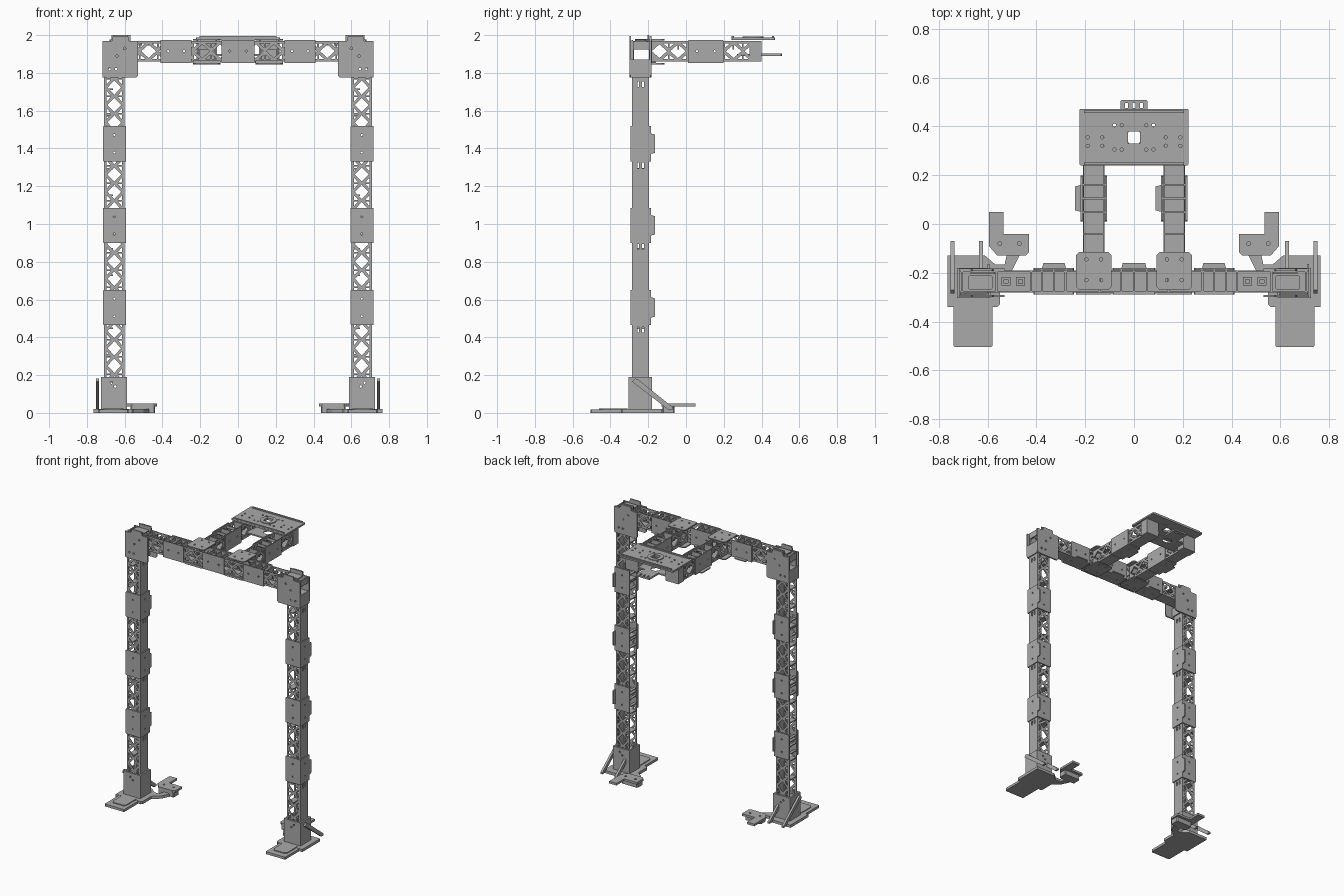
import bpy, bmesh, math
from mathutils import Vector, Matrix

cube = bpy.data.objects.get("Cube")
if cube:
    bpy.data.objects.remove(cube)

metal = bpy.data.materials.new("plain_grey_metal")
metal.use_nodes = True
GREY = (0.4, 0.4, 0.4, 1)
metal.diffuse_color = GREY
metal.node_tree.nodes["Principled BSDF"].inputs["Base Color"].default_value = GREY

X, Y, Z = Vector((1, 0, 0)), Vector((0, 1, 0)), Vector((0, 0, 1))


def rect(x0, y0, x1, y1, c=0.0):
    """Rectangle outline, with corners cut by c."""
    if c == 0:
        return [(x0, y0), (x1, y0), (x1, y1), (x0, y1)]
    return [(x0 + c, y0), (x1 - c, y0), (x1, y0 + c), (x1, y1 - c),
            (x1 - c, y1), (x0 + c, y1), (x0, y1 - c), (x0, y0 + c)]


def circle(x, y, r, n=10):
    return [(x + r * math.cos(math.tau * i / n), y + r * math.sin(math.tau * i / n))
            for i in range(n)]


def plate(name, outline, origin, u=X, v=Y, t=0.01, holes=()):
    """Flat sheet drawn in the u, v plane around origin, with cut-out holes."""
    curve = bpy.data.curves.new(name, "CURVE")
    curve.dimensions, curve.fill_mode, curve.extrude = "2D", "BOTH", t / 2
    for loop in [outline, *holes]:
        spline = curve.splines.new("POLY")
        spline.points.add(len(loop) - 1)
        for point, (a, b) in zip(spline.points, loop):
            point.co = (a, b, 0, 1)
        spline.use_cyclic_u = True
    temp = bpy.data.objects.new(name, curve)
    bpy.context.collection.objects.link(temp)
    dg = bpy.context.evaluated_depsgraph_get()
    mesh = bpy.data.meshes.new_from_object(temp.evaluated_get(dg))
    bpy.data.objects.remove(temp)
    bpy.data.curves.remove(curve)
    frame = Matrix((u, v, u.cross(v))).transposed().to_4x4()
    frame.translation = Vector(origin)
    mesh.transform(frame)
    bm = bmesh.new()
    bm.from_mesh(mesh)
    bmesh.ops.remove_doubles(bm, verts=bm.verts, dist=0.00001)
    bmesh.ops.recalc_face_normals(bm, faces=bm.faces)
    for f in bm.faces:
        f.smooth = False
    bm.to_mesh(mesh)
    bm.free()
    mesh.materials.clear()
    mesh.materials.append(metal)
    obj = bpy.data.objects.new(name, mesh)
    bpy.context.collection.objects.link(obj)
    return obj


def lattice_holes(length):
    """Diamonds, with small triangles at each crossing."""
    n = round(length / 0.093)
    p = length / n
    holes = []
    for i in range(n):
        c, h = (i + 0.5) * p, p / 2 - 0.008
        holes.append([(c - h, 0), (c, -0.036), (c + h, 0), (c, 0.036)])
        if i:
            for a in (-1, 1):
                for b in (-1, 1):
                    holes.append([(i * p + a * 0.004, b * 0.041),
                                  (i * p + a * 0.03, b * 0.041),
                                  (i * p + a * 0.004, b * 0.019)])
    return holes


def channel(name, start, d, n, length, slots=()):
    """Open channel along d: solid web on side n, lattice walls beside it."""
    start, s = Vector(start), d.cross(n)
    for k in (-1, 1):
        plate(name + "_lattice_wall", rect(0, -0.055, length, 0.055),
              start + s * k * 0.042, d, n, 0.006, lattice_holes(length))
    cuts = [rect(q - 0.015, k * 0.013 - 0.005, q + 0.015, k * 0.013 + 0.005)
            for q in slots for k in (-1, 1)]
    plate(name + "_web", rect(0, -0.045, length, 0.045),
          start + n * 0.052, d, s, 0.006, cuts)
    count = round(length / 0.14)
    for i in range(count + 1):
        at = start + d * (0.005 + (length - 0.01) * i / count) - n * 0.03
        plate(name + "_rung", rect(-0.04, -0.022, 0.04, 0.022), at, s, n, 0.008)


def sleeve(name, centre, d, n, tab, half=0.093):
    """Joining sleeve: two side plates and a web plate with a tab."""
    centre = Vector(centre)
    dots = [circle(k * half * 0.5, 0, 0.006, 8) for k in (-1, 1)]
    for k in (-1, 1):
        plate(name + "_side", rect(-half, -0.06, half, 0.06, 0.004),
              centre + tab * k * 0.05, d, n, 0.008, dots)
    w = half * 0.52
    shape = [(-half, -0.054), (half, -0.054), (half, 0.054), (w + 0.006, 0.054),
             (w, 0.076), (-w, 0.076), (-w - 0.006, 0.054), (-half, 0.054)]
    plate(name + "_web", shape, centre + n * 0.058, d, tab, 0.008, dots)
    for k in (-1, 0, 1):
        plate(name + "_rib", rect(-0.047, -0.01, 0.047, 0.01),
              centre + d * k * half * 0.6 - n * 0.045, tab, n, 0.006)


COL, DEPTH, TOP = 0.655, -0.24, 1.915

# Columns with three sleeves each
for side in (-1, 1):
    label = "left" if side > 0 else "right"
    cx = side * COL
    channel(label + "_column", (cx, DEPTH, 0.02), Z, X, 1.84, (0.42, 0.86, 1.29, 1.72))
    for z in (0.558, 0.993, 1.425):
        sleeve(label + "_column_sleeve", (cx, DEPTH, z), Z, X, Y)

    # Corner brackets joining column and crossbeam
    body = [(0.54, 1.775), (0.705, 1.775), (0.718, 1.79), (0.718, 1.968), (0.668, 1.968),
            (0.662, 1.995), (0.582, 1.995), (0.576, 1.968), (0.53, 1.968), (0.53, 1.785)]
    bolts = [circle(side * a, b, 0.007, 8) for a, b in
             ((0.60, 1.93), (0.64, 1.89), (0.68, 1.82), (0.645, 1.82))]
    for y in (-0.295, -0.188):
        plate(label + "_corner_plate", [(side * a, b) for a, b in body],
              (0, y, 0), X, Z, 0.01, bolts)
    plate(label + "_corner_back_lip", rect(-0.05, -0.0175, 0.05, 0.0175),
          (side * 0.62, -0.2, 1.9825), X, Z, 0.008)
    plate(label + "_corner_outer_plate", rect(-0.295, 1.775, -0.188, 1.87),
          (side * 0.714, 0, 0), Y, Z, 0.008)
    plate(label + "_corner_inner_plate", rect(-0.295, 1.785, -0.188, 1.85),
          (side * 0.592, 0, 0), Y, Z, 0.008)
    plate(label + "_corner_top_plate", rect(0.58, -0.27, 0.68, -0.21, 0.006),
          (0 if side > 0 else -1.26, 0, 1.972), t=0.008)

    # Feet
    def m(points):
        return [(side * a, b) for a, b in points]

    base = [(0.765, -0.34), (0.765, -0.13), (0.61, -0.13), (0.57, -0.165), (0.53, -0.165),
            (0.52, -0.12), (0.47, -0.13), (0.5, -0.19), (0.55, -0.23), (0.55, -0.33), (0.56, -0.34)]
    plate(label + "_foot_base", m(base), (0, 0, 0.01), t=0.02)
    plate(label + "_foot_toe", m(rect(0.58, -0.505, 0.74, -0.335, 0.006)), (0, 0, 0.009), t=0.018)
    plate(label + "_foot_tread", m(rect(0.605, -0.46, 0.715, -0.31, 0.015)), (0, 0, 0.021), t=0.006)
    plate(label + "_foot_arm", m(rect(0.44, -0.125, 0.57, -0.06, 0.006)), (0, 0, 0.017), t=0.034)
    ell = [(0.43, -0.115), (0.445, -0.13), (0.56, -0.13), (0.595, -0.09), (0.595, 0.05),
           (0.535, 0.05), (0.535, -0.04), (0.43, -0.04)]
    plate(label + "_foot_angle_plate", m(ell), (0, 0, 0.043), t=0.016,
          holes=[circle(side * a, -0.08, 0.008) for a in (0.47, 0.55)])

    # Socket around the bottom of each column, with sloping braces
    for y in (-0.298, -0.186):
        plate(label + "_socket_face", m(rect(0.588, 0.02, 0.725, 0.19)), (0, y, 0), X, Z, 0.012,
              [circle(side * a, b, 0.007, 8) for a, b in ((0.65, 0.14), (0.67, 0.16))])
    for x in (0.594, 0.719):
        plate(label + "_socket_side", rect(-0.304, 0.02, -0.18, 0.19),
              (side * x, 0, 0), Y, Z, 0.012)
    brace = [(-0.285, 0.165), (-0.27, 0.182), (-0.255, 0.178), (-0.07, 0.03),
             (-0.07, 0.018), (-0.095, 0.018)]
    for x in (0.743, 0.627):
        plate(label + "_brace", brace, (side * x, 0, 0), Y, Z, 0.016)

# Crossbeam
channel("crossbeam", (-0.71, DEPTH + 0.005, TOP), X, -Z, 1.42)
for x, half in ((-0.328, 0.083), (0, 0.088), (0.328, 0.083)):
    sleeve("crossbeam_sleeve", (x, DEPTH + 0.005, TOP), X, -Z, Y, half)
for x in (-0.525, -0.465, 0.465, 0.525):
    plate("crossbeam_clip", rect(-0.018, -0.018, 0.018, 0.018), (x, DEPTH + 0.005, 1.95),
          holes=[rect(-0.008, -0.008, 0.008, 0.008)])

# Arms reaching back, with joint plates above and below
for side in (-1, 1):
    label = "left" if side > 0 else "right"
    ax = side * 0.165
    channel(label + "_arm", (ax, -0.19, TOP), Y, -Z, 0.59)
    sleeve(label + "_arm_sleeve", (ax, 0.105, TOP), Y, -Z, -X, 0.094)
    joint = rect(-0.072, -0.27, 0.072, -0.115, 0.012)
    bolts = [circle(a, b, 0.007, 8) for a in (-0.03, 0.03) for b in (-0.145, -0.23)]
    for z in (1.849, 1.976):
        plate(label + "_arm_joint_plate", joint, (ax, 0, z), t=0.008, holes=bolts)
    plate(label + "_arm_front_plate", rect(-0.072, 1.85, 0.072, 1.865),
          (ax, -0.285, 0), X, Z, 0.008)
    for k in (-1, 1):
        plate(label + "_arm_end_cheek", rect(0.335, 1.86, 0.40, 1.97),
              (ax + k * 0.048, 0, 0), Y, Z, 0.008)
    plate(label + "_arm_end_cap", rect(-0.045, 1.86, 0.045, 1.97), (ax, 0.397, 0), X, Z, 0.006)

# Platform with a central ring and square opening
opening = rect(-0.025, 0.33, 0.025, 0.38)
rows = [circle(s * a, b, 0.007, 8) for s in (-1, 1) for a, b in
        ((0.19, 0.32), (0.13, 0.32), (0.19, 0.355), (0.13, 0.355),
         (0.08, 0.405), (0.05, 0.405), (0.08, 0.305), (0.05, 0.305))]
plate("platform", rect(-0.223, 0.24, 0.223, 0.472, 0.004), (0, 0, 1.981), t=0.012,
      holes=[opening, *rows])
plate("platform_ring", circle(0, 0.355, 0.055, 32), (0, 0, 1.988), t=0.008, holes=[opening])
for y in (0.247, 0.46):
    plate("platform_lip", rect(-0.205, -0.006, 0.205, 0.006), (0, y, 1.989), t=0.012)
plate("platform_hanger", rect(-0.12, 0.27, 0.12, 0.40), (0, 0, 1.895),
      holes=[circle(0, 0.355, 0.035, 6)])
plate("platform_tongue", rect(-0.055, 0.395, 0.055, 0.508, 0.005), (0, 0, 1.896), t=0.012,
      holes=[rect(a - 0.006, 0.475, a + 0.006, 0.495) for a in (-0.03, 0, 0.03)])
